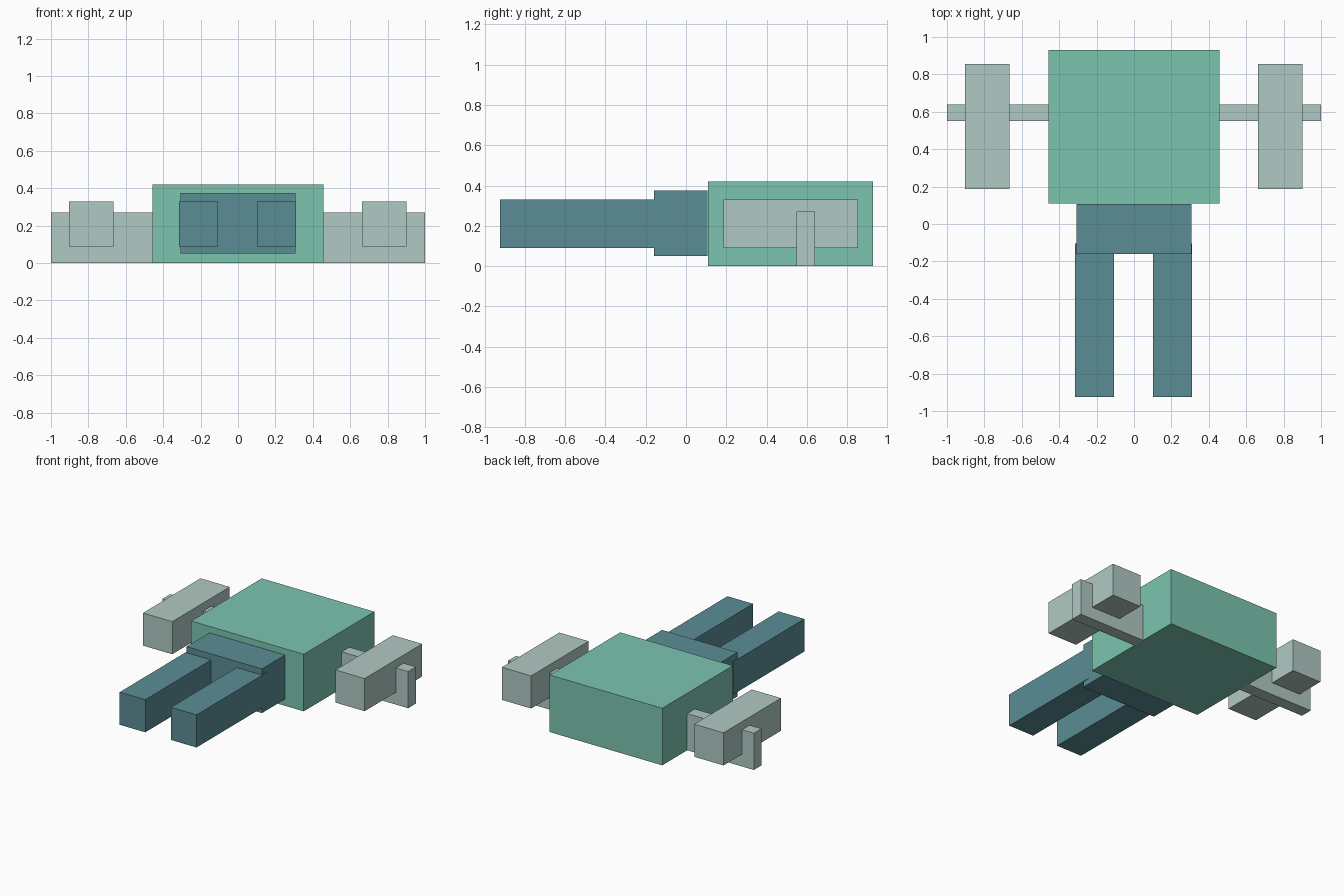
import bpy

if "Cube" in bpy.data.objects:
    bpy.data.objects.remove(bpy.data.objects["Cube"])


def material(name, rgb):
    """Flat material from 0-255 sRGB values, stored as linear."""
    m = bpy.data.materials.new(name)
    lin = [((c / 255 + 0.055) / 1.055) ** 2.4 for c in rgb]
    m.diffuse_color = (*lin, 1.0)
    m.use_nodes = True
    m.node_tree.nodes["Principled BSDF"].inputs["Base Color"].default_value = m.diffuse_color
    return m


green = material("mint green", (124, 197, 176))
teal = material("dark teal", (91, 141, 149))
grey = material("pale grey green", (176, 201, 196))


def box(name, x, y, z, mat):
    """Box spanning the given (low, high) ranges."""
    spans = (x, y, z)
    bpy.ops.mesh.primitive_cube_add(size=1, location=[(a + b) / 2 for a, b in spans])
    ob = bpy.context.object
    ob.name = name
    ob.scale = [b - a for a, b in spans]
    bpy.ops.object.transform_apply(location=False, rotation=False, scale=True)
    ob.data.materials.append(mat)
    return ob


# Torso and hips
box("torso", (-0.458, 0.458), (0.11, 0.93), (0.0, 0.42), green)
box("hips", (-0.307, 0.307), (-0.16, 0.107), (0.05, 0.375), teal)

# Legs
box("left_leg", (-0.315, -0.107), (-0.925, -0.105), (0.09, 0.33), teal)
box("right_leg", (0.102, 0.31), (-0.925, -0.105), (0.09, 0.33), teal)

# Arms, each with a thin cross bar
box("left_arm", (-0.904, -0.666), (0.187, 0.855), (0.09, 0.33), grey)
box("right_arm", (0.662, 0.9), (0.187, 0.855), (0.09, 0.33), grey)
box("left_bar", (-1.0, -0.458), (0.55, 0.64), (0.0, 0.27), grey)
box("right_bar", (0.458, 1.0), (0.55, 0.64), (0.0, 0.27), grey)
